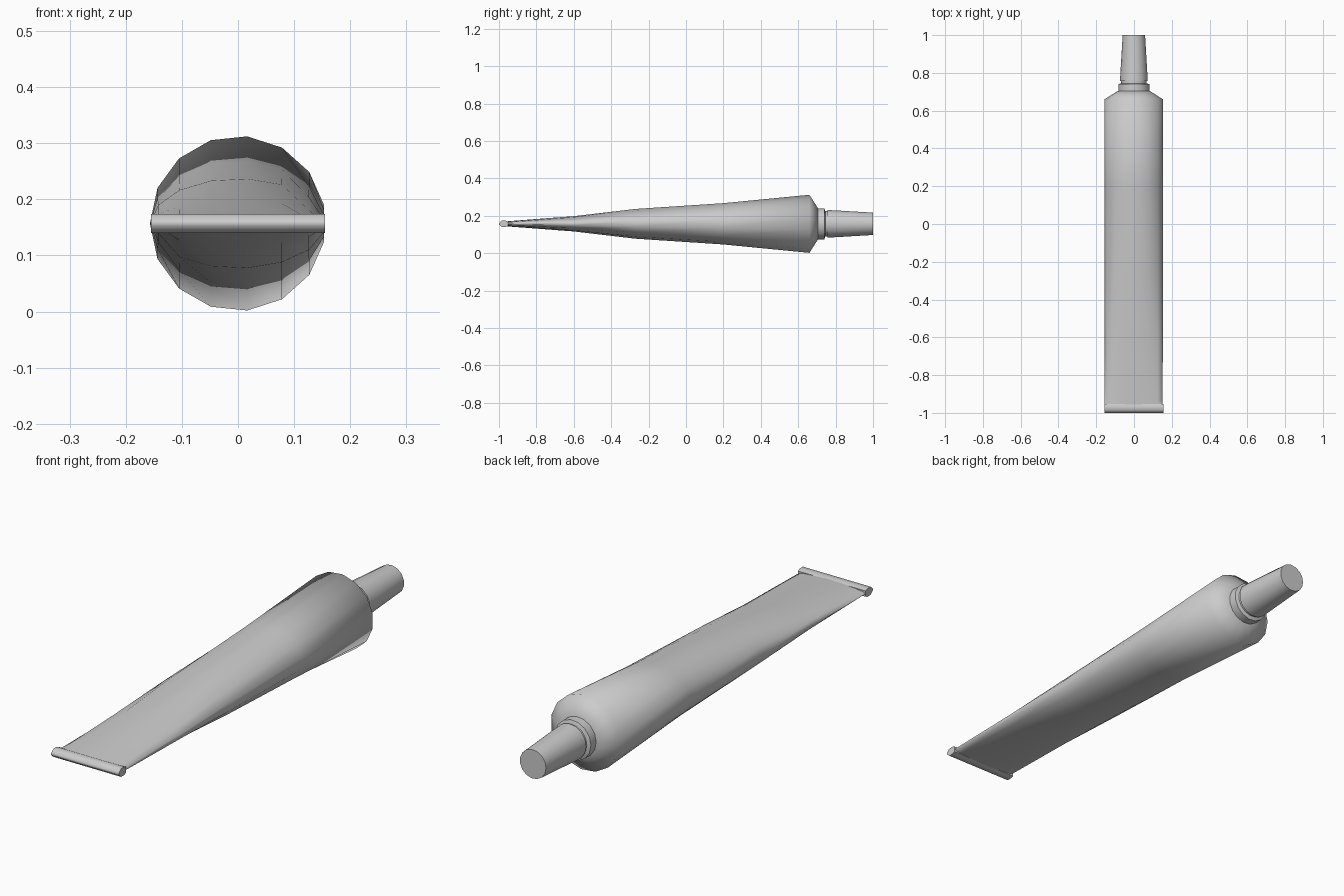
import bpy, bmesh
from math import cos, sin, radians

if "Cube" in bpy.data.objects:
    bpy.data.objects.remove(bpy.data.objects["Cube"])

Z = 0.157      # height of the tube axis
SIDES = 15


def make_object(name, rings, smooth_angle):
    """Skin a series of closed rings and cap both ends."""
    bm = bmesh.new()
    loops = [[bm.verts.new(p) for p in ring] for ring in rings]
    n = len(loops[0])
    for a, b in zip(loops, loops[1:]):
        for i in range(n):
            j = (i + 1) % n
            bm.faces.new((a[i], a[j], b[j], b[i]))
    bm.faces.new(loops[0])
    bm.faces.new(loops[-1])
    bmesh.ops.recalc_face_normals(bm, faces=bm.faces)
    mesh = bpy.data.meshes.new(name)
    bm.to_mesh(mesh)
    bm.free()
    obj = bpy.data.objects.new(name, mesh)
    bpy.context.collection.objects.link(obj)
    bpy.context.view_layer.objects.active = obj
    obj.select_set(True)
    bpy.ops.object.shade_smooth_by_angle(angle=radians(smooth_angle))
    obj.select_set(False)
    return obj


def oval(y, rx, rz):
    angles = [radians(12 + 360 * k / SIDES) for k in range(SIDES)]
    return [(rx * cos(a), y, Z + rz * sin(a)) for a in angles]


# Body: flat at the crimp, round at the shoulder
body = [(-0.97, 0.155, 0.012), (-0.94, 0.155, 0.015), (-0.60, 0.156, 0.041),
        (-0.27, 0.156, 0.080), (0.20, 0.157, 0.111), (0.66, 0.157, 0.156),
        (0.705, 0.085, 0.085)]
make_object("tube_body", [oval(*s) for s in body], 70)

# Neck collar with a narrow groove under the cap
neck = [(0.69, 0.083), (0.74, 0.083), (0.745, 0.068), (0.77, 0.068)]
make_object("neck", [oval(y, r, r) for y, r in neck], 40)

# Tapered cap
cap = [(0.757, 0.074), (0.80, 0.072), (1.0, 0.060)]
make_object("cap", [oval(y, r, r) for y, r in cap], 40)

# Folded crimp across the flat end
crimp = [(-1.0, 0.004), (-0.985, 0.017), (-0.965, 0.017), (-0.952, 0.012),
         (-0.952, -0.012), (-0.965, -0.017), (-0.985, -0.017), (-1.0, -0.004)]
make_object("crimp", [[(x, y, Z + z) for y, z in crimp] for x in (-0.155, 0.155)], 60)
